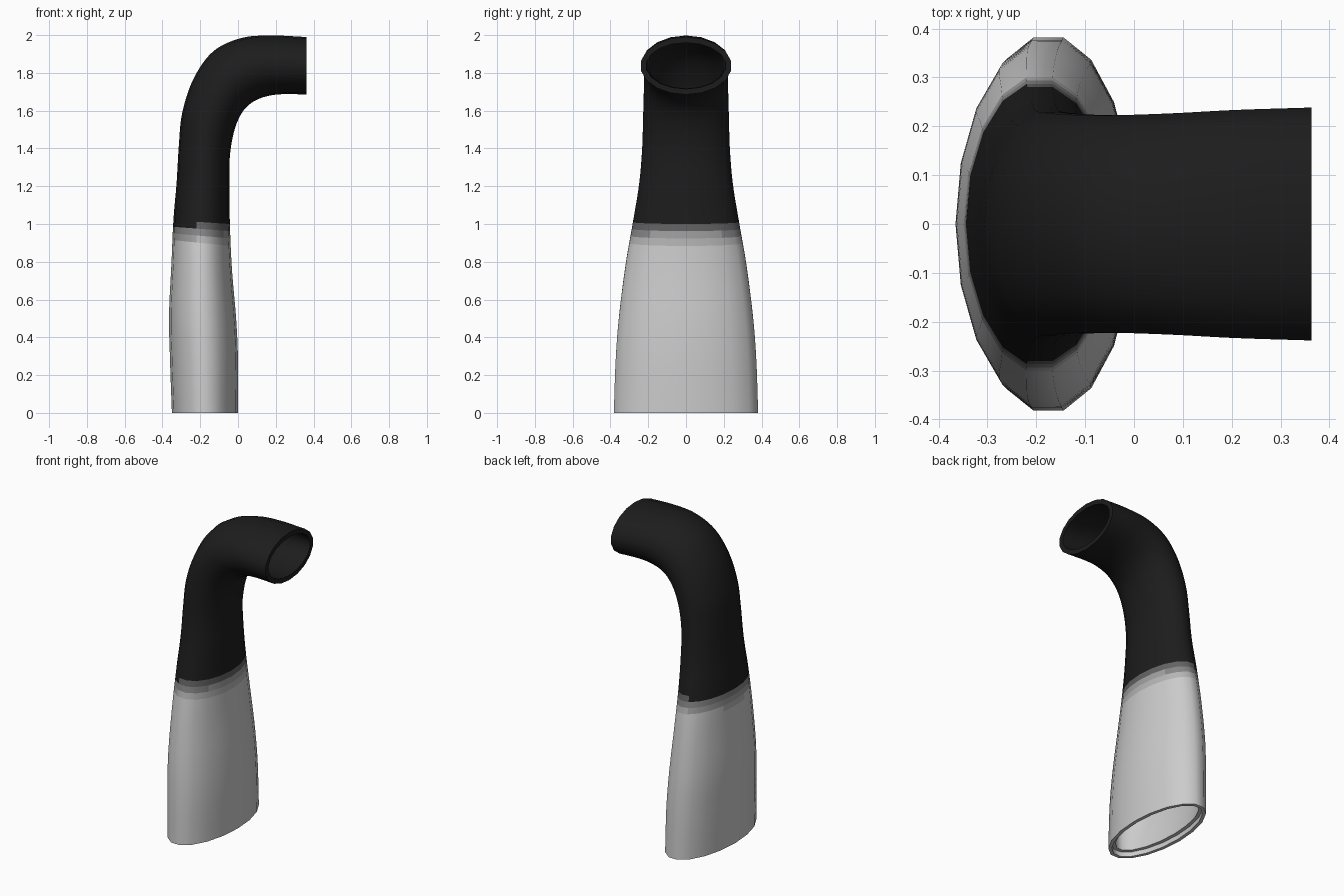
import bpy, bmesh, math
from mathutils import Vector

if "Cube" in bpy.data.objects:
    bpy.data.objects.remove(bpy.data.objects["Cube"])

SIDES = 18
STEPS = 6
# Stations: outer bend x, z | inner bend x, z | half width in y
STATIONS = [
    (-0.35, 0.00, 0.00, 0.00, 0.388),
    (-0.36, 0.28, 0.00, 0.28, 0.378),
    (-0.365, 0.52, -0.01, 0.50, 0.36),
    (-0.352, 0.80, -0.032, 0.76, 0.325),
    (-0.342, 1.02, -0.043, 1.00, 0.285),
    (-0.325, 1.22, -0.045, 1.20, 0.252),
    (-0.313, 1.42, -0.043, 1.36, 0.236),
    (-0.295, 1.59, -0.018, 1.50, 0.231),
    (-0.235, 1.77, 0.025, 1.595, 0.227),
    (-0.13, 1.915, 0.085, 1.65, 0.226),
    (0.02, 1.985, 0.16, 1.678, 0.23),
    (0.18, 1.998, 0.25, 1.688, 0.237),
    (0.363, 1.99, 0.363, 1.685, 0.242),
]


def spline(points, steps):
    """Catmull-Rom samples through tuples of numbers."""
    p = [Vector(q) for q in points]
    p = [p[0] * 2 - p[1]] + p + [p[-1] * 2 - p[-2]]
    out = []
    for i in range(1, len(p) - 2):
        a, b, c, d = p[i - 1:i + 3]
        for k in range(steps):
            t = k / steps
            out.append((b * 2 + (c - a) * t + (a * 2 - b * 5 + c * 4 - d) * t * t
                        + (b * 3 - a - c * 3 + d) * t ** 3) * 0.5)
    out.append(p[-2])
    return out


def ring(bm, s, inset, shift=0.0):
    """Elliptical cross-section, shrunk by the wall thickness."""
    outer, inner = Vector((s[0], 0, s[1])), Vector((s[2], 0, s[3]))
    mid, axis = (outer + inner) / 2, (outer - inner) / 2
    axis *= 1 - inset / axis.length
    verts = []
    for k in range(SIDES):
        a = 2 * math.pi * k / SIDES
        p = mid + axis * math.cos(a) + Vector((0, (s[4] - inset) * math.sin(a), shift))
        verts.append(bm.verts.new(p))
    return verts


samples = spline(STATIONS, STEPS)
bm = bmesh.new()
# Outer skin, mouth rim, inner lining, stepped bottom rim
loops = [ring(bm, s, 0.0) for s in samples]
loops += [ring(bm, s, 0.03) for s in reversed(samples[3:])]
loops.append(ring(bm, samples[0], 0.045, 0.03))
loops.append(ring(bm, samples[0], 0.022, 0.03))
loops.append(ring(bm, samples[0], 0.022))
for a, b in zip(loops, loops[1:] + loops[:1]):
    for k in range(SIDES):
        j = (k + 1) % SIDES
        bm.faces.new((a[k], a[j], b[j], b[k]))
bmesh.ops.recalc_face_normals(bm, faces=bm.faces)

mesh = bpy.data.meshes.new("bent_spout")
spout = bpy.data.objects.new("bent_spout", mesh)
bpy.context.collection.objects.link(spout)

# Fade from light grey base to black spout in thin bands
BANDS = 8
for i in range(BANDS):
    v = 0.8 + (0.012 - 0.8) * i / (BANDS - 1)
    mat = bpy.data.materials.new(f"fade_{i}")
    mat.diffuse_color = (v, v, v, 1)
    mat.use_nodes = True
    mat.node_tree.nodes["Principled BSDF"].inputs["Base Color"].default_value = mat.diffuse_color
    mesh.materials.append(mat)
for f in bm.faces:
    t = (f.calc_center_median().z - 0.82) / 0.2
    f.material_index = max(0, min(BANDS - 1, int(t * BANDS)))
bm.to_mesh(mesh)
bm.free()

bpy.context.view_layer.objects.active = spout
spout.select_set(True)
bpy.ops.object.shade_smooth_by_angle(angle=math.radians(50))
